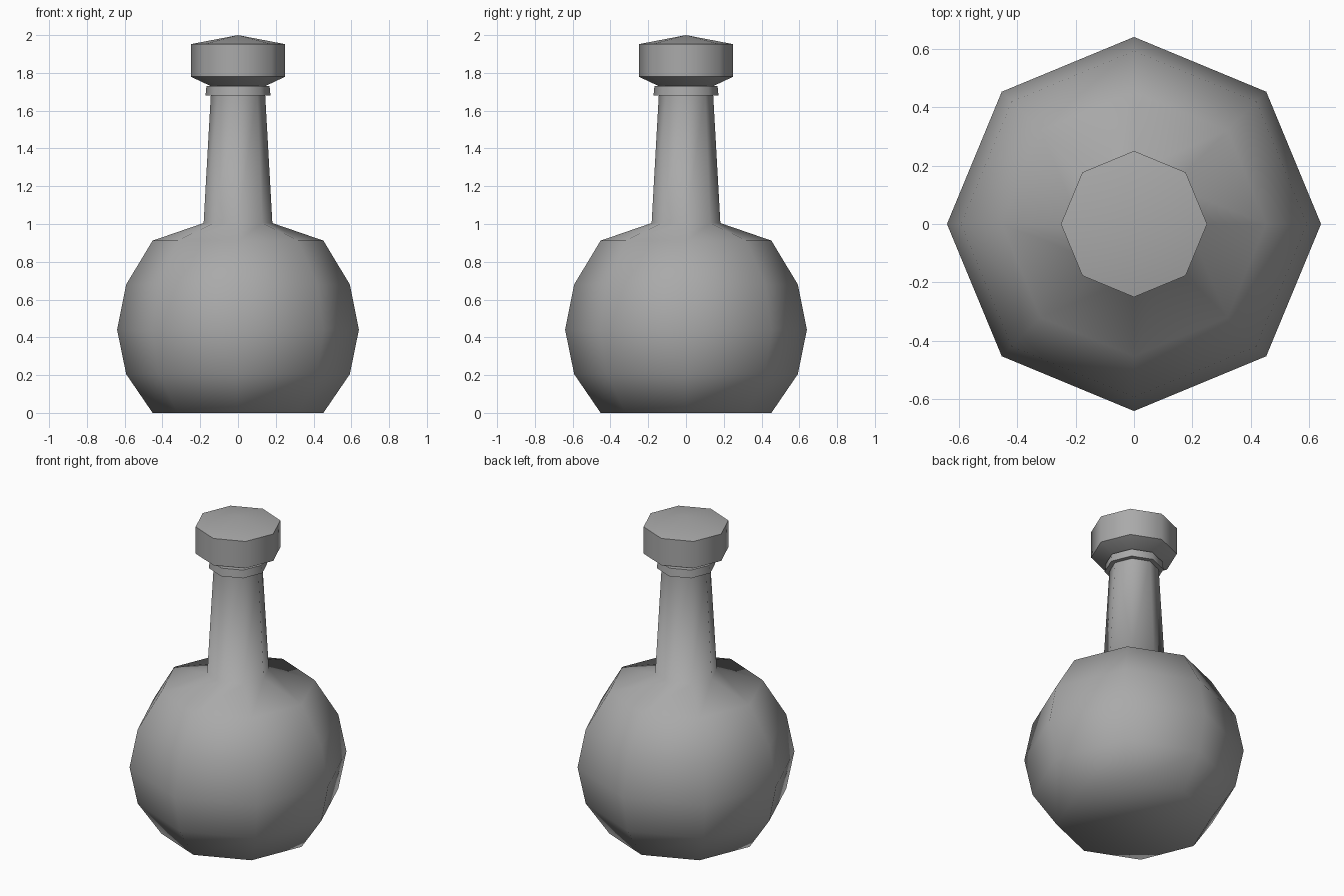
import bpy
import bmesh
from math import cos, sin, pi, radians

SIDES = 8

cube = bpy.data.objects.get("Cube")
if cube:
    bpy.data.objects.remove(cube, do_unlink=True)

grey = bpy.data.materials.new("plain_grey")
grey.use_nodes = True
colour = (0.4, 0.4, 0.4, 1)
grey.diffuse_color = colour
grey.node_tree.nodes["Principled BSDF"].inputs["Base Color"].default_value = colour


def lathe(name, profile, smooth_angle):
    """Turn a (radius, height) profile into a closed eight-sided solid."""
    bm = bmesh.new()
    rings = []
    for r, z in profile:
        if r == 0:
            rings.append([bm.verts.new((0, 0, z))] * SIDES)
        else:
            rings.append([bm.verts.new((r * cos(2 * pi * i / SIDES),
                                        r * sin(2 * pi * i / SIDES), z))
                          for i in range(SIDES)])
    for low, high in zip(rings, rings[1:]):
        for i in range(SIDES):
            j = (i + 1) % SIDES
            corners = [low[i], low[j], high[j], high[i]]
            bm.faces.new(list(dict.fromkeys(corners)))
    # Cap the open ends
    for ring in (rings[0], rings[-1]):
        if ring[0] is not ring[1]:
            bm.faces.new(ring)
    bmesh.ops.recalc_face_normals(bm, faces=bm.faces[:])
    mesh = bpy.data.meshes.new(name)
    bm.to_mesh(mesh)
    bm.free()
    mesh.materials.append(grey)
    obj = bpy.data.objects.new(name, mesh)
    bpy.context.collection.objects.link(obj)
    bpy.ops.object.select_all(action="DESELECT")
    obj.select_set(True)
    bpy.context.view_layer.objects.active = obj
    bpy.ops.object.shade_smooth_by_angle(angle=radians(smooth_angle))
    return obj


# Round flask flowing into a tapered neck
lathe("flask_body", [(0.452, 0), (0.592, 0.205), (0.64, 0.44), (0.592, 0.68),
                     (0.452, 0.912), (0.182, 1.005), (0.143, 1.70)], 80)

# Raised lip around the neck opening
lathe("neck_lip", [(0.172, 1.68), (0.167, 1.73)], 50)

# Stopper with a tapered underside and a shallow pointed top
lathe("stopper", [(0.14, 1.728), (0.25, 1.78), (0.25, 1.952), (0, 2.0)], 50)
